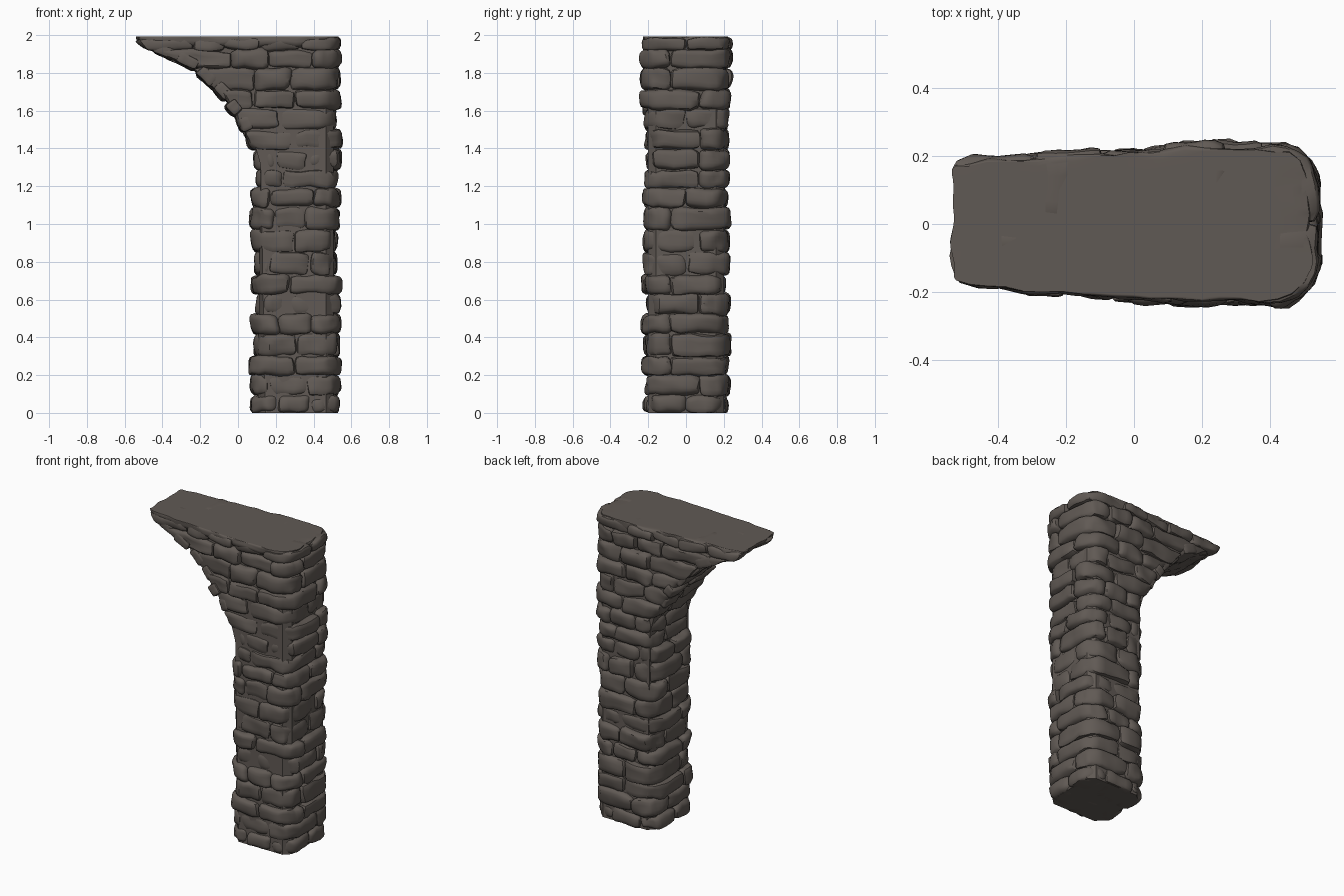
import bpy, bmesh, math, random
from mathutils import Vector, noise

if "Cube" in bpy.data.objects:
    bpy.data.objects.remove(bpy.data.objects["Cube"])

random.seed(7)

stone = bpy.data.materials.new("dark_brown_stone")
stone.diffuse_color = (0.118, 0.101, 0.089, 1)
stone.use_nodes = True
stone.node_tree.nodes["Principled BSDF"].inputs["Base Color"].default_value = stone.diffuse_color
TOP = 1.993

# Underside of the half arch, from the pillar up to the tip (x, z)
ARCH = [(0.10, 1.30), (0.075, 1.39), (0.035, 1.48), (0.0, 1.57), (-0.06, 1.65),
        (-0.13, 1.73), (-0.22, 1.81), (-0.34, 1.87), (-0.46, 1.915), (-0.54, 1.95), (-0.55, 2.0)]

# Courses: bottom z, left x, right x, front y, back y, front joint x
COURSES = [
    (0.00, .07, .53, -.22, .21, .21), (0.09, .07, .53, -.21, .23, .36),
    (0.20, .06, .54, -.235, .22, .30), (0.30, .09, .53, -.215, .23, .31),
    (0.42, .07, .54, -.23, .22, .22), (0.52, .10, .53, -.21, .225, .26),
    (0.63, .075, .54, -.235, .21, .27), (0.73, .09, .515, -.22, .23, .38),
    (0.85, .075, .52, -.23, .215, .30), (0.97, .07, .53, -.215, .23, .19),
    (1.09, .07, .54, -.235, .21, .40), (1.19, .10, .53, -.22, .23, .24),
    (1.29, .09, .54, -.21, .225, .20), (1.39, None, .54, -.21, .22, .28),
    (1.50, None, .52, -.215, .22, .22), (1.61, None, .54, -.235, .235, .30),
    (1.71, None, .535, -.23, .23, .28), (1.825, None, .54, -.235, .235, .39),
    (1.92, None, .54, -.225, .235, .33), (1.985,)]


def arch_x(z):
    for (xa, za), (xb, zb) in zip(ARCH, ARCH[1:]):
        if z <= zb:
            return xa + (xb - xa) * max(0, z - za) / (zb - za)
    return ARCH[-1][0]


def narrow(co):
    # the arm gets thinner towards its tip
    k = min(1, max(0, (0.15 - co.x) / 0.7))
    co.y *= 1 - 0.2 * k
    # worn vertical corners of the pillar
    dy = max(0, abs(co.y) - 0.13)
    side = 1 if co.x > 0.3 else -1
    dx = max(0, co.x - 0.44) if side > 0 else (max(0, 0.16 - co.x) if co.z < 1.38 else 0)
    pull = 0.3 * min(dx, dy)
    co.x -= side * pull
    co.y -= math.copysign(pull, co.y)
    co.z = min(TOP, max(0, co.z))
    return co


def buried(co):
    # deep inside the solid core
    return (abs(co.y) < 0.15 and arch_x(co.z) + 0.06 < co.x < 0.46 and 0.02 < co.z < 1.97)


def brick(bm, quad, y0, y1, r=0.034, cuts=5, rough=0.016):
    """Rounded lumpy stone: xz quad (anticlockwise from lower left) between y0 and y1."""
    q = [Vector((x, 0, z)) for x, z in quad]
    h = Vector(((q[1] - q[0] + q[2] - q[3]).length / 4, (y1 - y0) / 2,
                (q[3] - q[0] + q[2] - q[1]).length / 4))
    r = min(r, min(h) * 0.8)
    seed = Vector([random.uniform(0, 50) for _ in range(3)])
    tmp = bmesh.new()
    bmesh.ops.create_cube(tmp, size=2)
    bmesh.ops.subdivide_edges(tmp, edges=tmp.edges[:], cuts=cuts, use_grid_fill=True)
    for v in tmp.verts:
        p = Vector([a * b for a, b in zip(v.co, h)])
        c = Vector([min(b - r, max(r - b, a)) for a, b in zip(p, h)])
        d = p - c
        if d.length > r:
            p = c + d.normalized() * r
        u, t, w = [(a / b + 1) / 2 for a, b in zip(p, h)]
        co = (q[0].lerp(q[1], u)).lerp(q[3].lerp(q[2], u), w)
        co.y = y0 + (y1 - y0) * t
        v.co = narrow(co + noise.noise_vector(co * 11 + seed) * rough)
    bmesh.ops.recalc_face_normals(tmp, faces=tmp.faces[:])
    hidden = [f for f in tmp.faces if all(buried(v.co) for v in f.verts)]
    bmesh.ops.delete(tmp, geom=hidden, context='FACES')
    me = bpy.data.meshes.new("tmp")
    tmp.to_mesh(me)
    tmp.free()
    bm.from_mesh(me)
    bpy.data.meshes.remove(me)


def finish(bm, name, angle=38):
    me = bpy.data.meshes.new(name)
    bm.to_mesh(me)
    bm.free()
    me.materials.append(stone)
    ob = bpy.data.objects.new(name, me)
    bpy.context.collection.objects.link(ob)
    bpy.ops.object.select_all(action='DESELECT')
    ob.select_set(True)
    bpy.context.view_layer.objects.active = ob
    bpy.ops.object.shade_smooth_by_angle(angle=math.radians(angle))


# Solid core behind the stones
bm = bmesh.new()
outline = [(0.505, 0), (0.505, 1.97), (-0.48, 1.97)] + [(x + 0.02, z + 0.01) for x, z in ARCH[-3::-1]] + [(0.105, 0)]
face = bm.faces.new([bm.verts.new((x, -0.2, z)) for x, z in outline])
ext = bmesh.ops.extrude_face_region(bm, geom=[face])
for v in [g for g in ext["geom"] if isinstance(g, bmesh.types.BMVert)]:
    v.co.y = 0.2
# cut off the corners of the shaft, then taper the arm
corners = [e for e in bm.edges if abs(e.verts[0].co.y - e.verts[1].co.y) < 0.01
           and abs(e.verts[0].co.z - e.verts[1].co.z) > 1.2]
bmesh.ops.bevel(bm, geom=corners, offset=0.04, segments=1, affect='EDGES')
for v in bm.verts:
    v.co.y *= 1 - 0.2 * min(1, max(0, (0.1 - v.co.x) / 0.65))
bmesh.ops.recalc_face_normals(bm, faces=bm.faces[:])
finish(bm, "mortar_core")

# Courses of stones: a front row and a back row with staggered joints
for i, (z0, left, right, front, back, joint) in enumerate(COURSES[:-1]):
    z1 = COURSES[i + 1][0]
    bm = bmesh.new()
    lo, hi = (arch_x(z0), arch_x(z1)) if left is None else (left, left)
    mid = random.choice((-0.08, 0.0, 0.07))
    for row in (0, 1):
        # joints run left from the main joint until the end of the course
        cut = joint if row == 0 else 0.60 - joint
        joints = [cut]
        if right - cut > 0.31:
            joints.append(cut + 0.17)
        while joints[0] - lo > 0.28:
            joints.insert(0, joints[0] - random.uniform(0.16, 0.23))
        xs = [None] + joints + [right]
        for a, b in zip(xs, xs[1:]):
            a0, a1 = (lo, hi) if a is None else (a, a)
            out = random.choice((-0.014, -0.004, 0.0, 0.004, 0.008))
            e = random.uniform(-0.008, 0.008)
            if b == right:
                b += e
            if a is None:
                a0, a1 = a0 + e, a1 - e
            tilt = random.uniform(-0.007, 0.007)
            g = 0.003   # slight overlap keeps the joints tight
            quad = [(a0 - g, z0 + tilt - g), (b + g, z0 - tilt - g),
                    (b + g, z1 - tilt + g), (a1 - g, z1 + tilt + g)]
            if row == 0:
                brick(bm, quad, front - out, mid + g)
            else:
                brick(bm, quad, mid - g, back + out)
    finish(bm, "brick_course_%02d" % (i + 1))

# Tilted stones lining the underside of the arch
bm = bmesh.new()
for i in range(2, 8):
    a, b = Vector(ARCH[i]), Vector(ARCH[i + 1])
    t = (b - a).normalized()
    n = Vector((t.y, -t.x))   # into the masonry
    for row in (0, 1):
        drop = random.uniform(0.012, 0.028) if i < 6 else 0.006
        s = random.uniform(0.004, 0.01)
        o, p = a + t * s - n * drop, b - t * s - n * drop
        quad = [tuple(p), tuple(o), tuple(o + n * 0.07), tuple(p + n * 0.07)]
        split = random.uniform(-0.08, 0.08)
        edge = 0.215 + (0.03 if i % 3 == 0 else random.uniform(-0.015, 0.01))
        if row == 0:
            brick(bm, quad, -edge, split, r=0.02, rough=0.01)
        else:
            brick(bm, quad, split, edge - 0.01, r=0.02, rough=0.01)
finish(bm, "arch_stones")

# Flat slab closing the top
bm = bmesh.new()
brick(bm, [(-0.49, 1.93), (0.51, 1.935), (0.525, 2.008), (-0.553, 2.008)],
      -0.225, 0.222, r=0.034, cuts=19, rough=0.018)
finish(bm, "top_slab")
